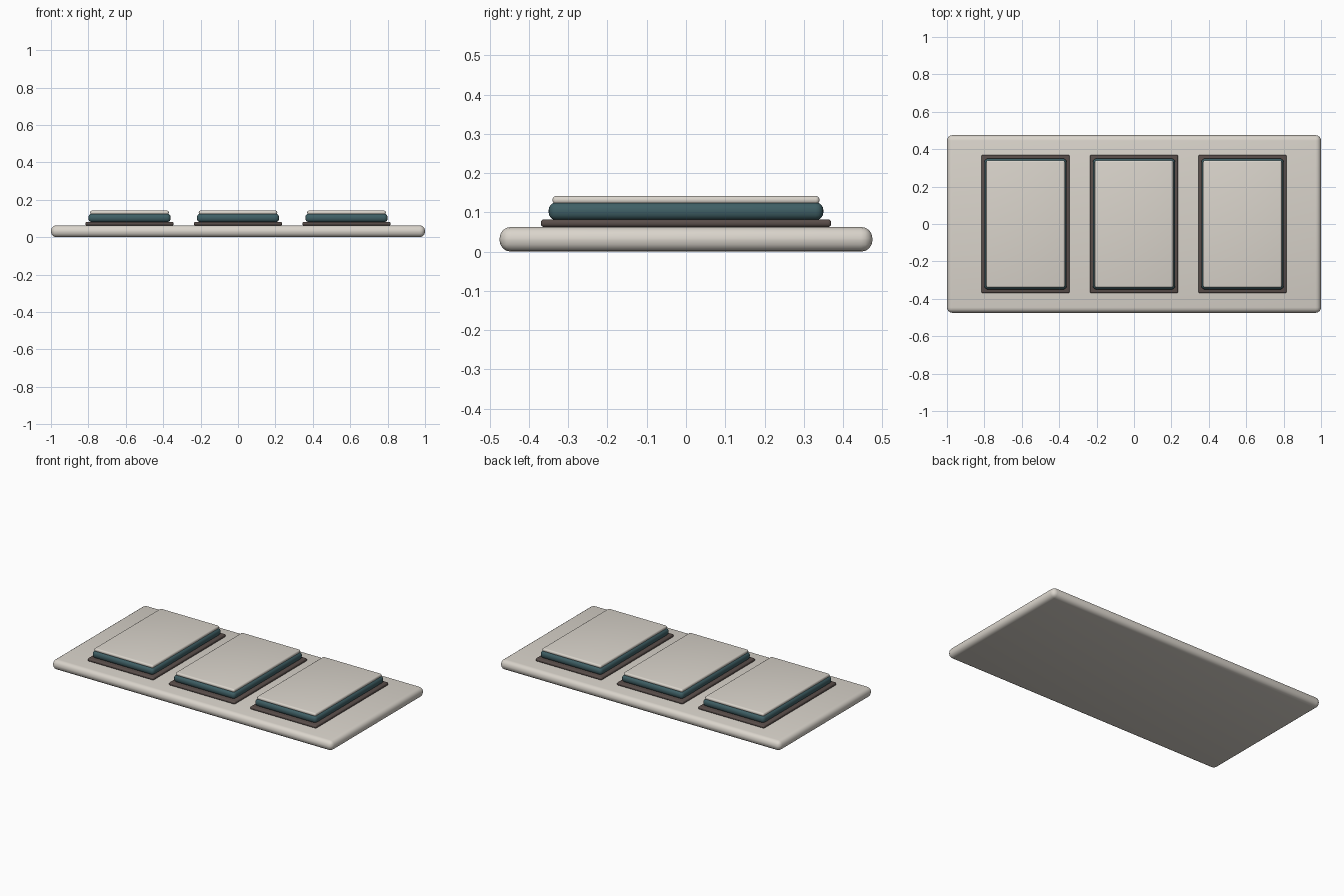
import bpy

if "Cube" in bpy.data.objects:
    bpy.data.objects.remove(bpy.data.objects["Cube"])


def material(name, color):
    m = bpy.data.materials.new(name)
    m.diffuse_color = (*color, 1)
    m.use_nodes = True
    m.node_tree.nodes["Principled BSDF"].inputs["Base Color"].default_value = m.diffuse_color
    return m


ivory = material("warm_ivory", (0.70, 0.66, 0.60))
brown = material("dark_brown", (0.10, 0.075, 0.068))
teal = material("deep_teal", (0.05, 0.115, 0.13))


def rounded_slab(name, x, half_x, half_y, z0, z1, radius, mat):
    """Box with rounded edges between two heights."""
    bpy.ops.mesh.primitive_cube_add(size=2, location=(x, 0, (z0 + z1) / 2))
    ob = bpy.context.object
    ob.name = name
    ob.scale = (half_x, half_y, (z1 - z0) / 2)
    bpy.ops.object.transform_apply(location=False, rotation=False, scale=True)
    bevel = ob.modifiers.new("rounded_edges", 'BEVEL')
    bevel.width = radius
    bevel.segments = 4
    bpy.ops.object.modifier_apply(modifier=bevel.name)
    ob.data.materials.append(mat)
    bpy.ops.object.shade_smooth_by_angle()
    return ob


# Wide backing plate
rounded_slab("base_plate", 0, 1.0, 0.475, 0, 0.063, 0.029, ivory)

# Three identical panels: surround, body and cap
for label, x in (("left", -0.58), ("middle", 0.0), ("right", 0.58)):
    rounded_slab(label + "_surround", x, 0.236, 0.37, 0.063, 0.082, 0.008, brown)
    rounded_slab(label + "_body", x, 0.22, 0.35, 0.080, 0.126, 0.02, teal)
    rounded_slab(label + "_cap", x, 0.21, 0.34, 0.121, 0.142, 0.0095, ivory)
